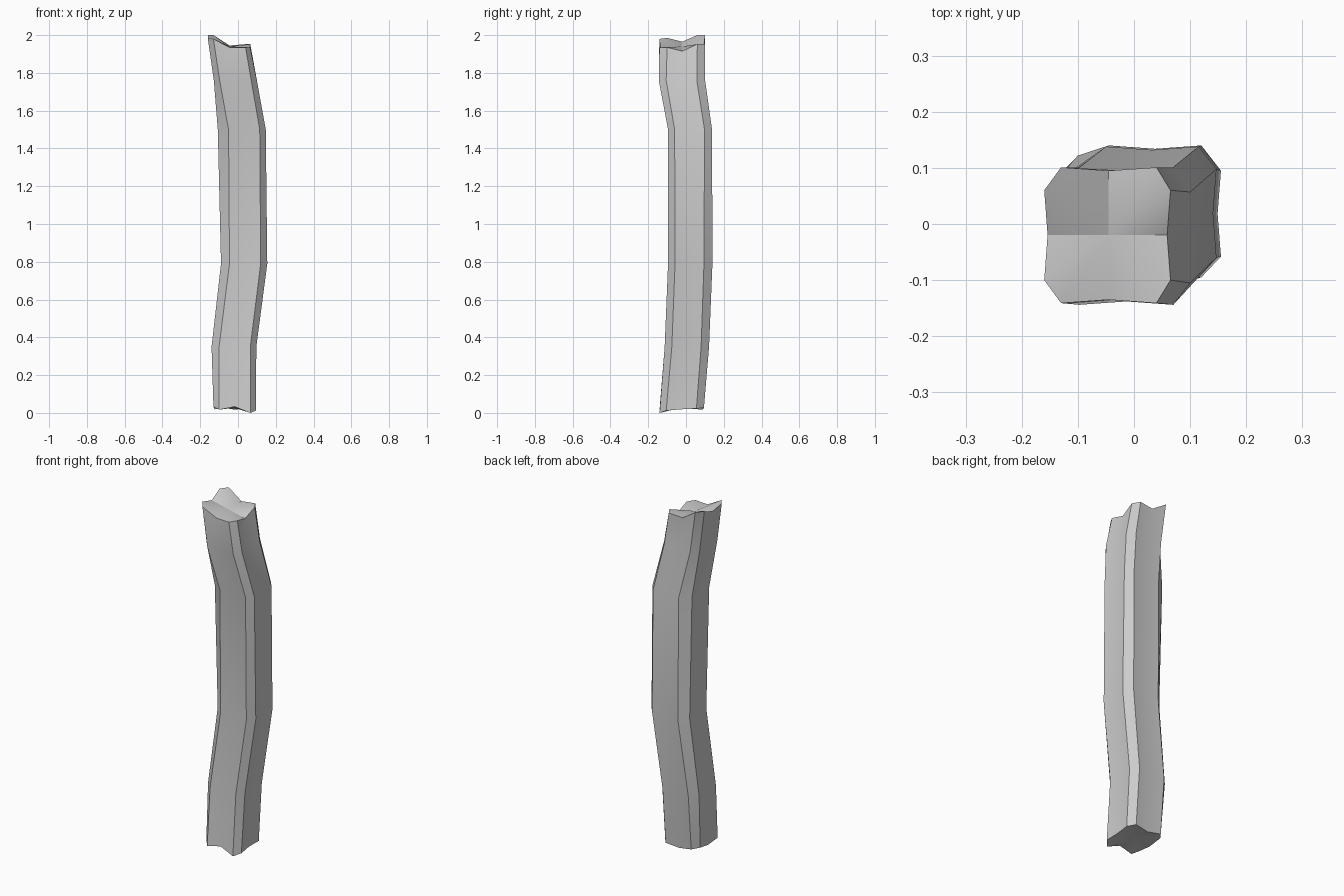
import bpy, bmesh

if "Cube" in bpy.data.objects:
    bpy.data.objects.remove(bpy.data.objects["Cube"])

# Levels: z, x of left side / left chamfer / right chamfer / right side,
#            y of front side / front chamfer / back chamfer / back side
levels = [
    (0.02, -0.13, -0.10, 0.065, 0.095, -0.14, -0.105, 0.055, 0.095),
    (0.35, -0.14, -0.10, 0.065, 0.097, -0.113, -0.075, 0.08, 0.122),
    (0.79, -0.09, -0.045, 0.12, 0.155, -0.095, -0.058, 0.095, 0.14),
    (1.50, -0.107, -0.05, 0.115, 0.147, -0.095, -0.06, 0.098, 0.138),
    (1.76, -0.128, -0.097, 0.07, 0.10, -0.144, -0.105, 0.057, 0.101),
    (1.96, -0.16, -0.13, 0.04, 0.065, -0.141, -0.10, 0.06, 0.101),
]
# Uneven end heights, anticlockwise from the left end of the front side
bottom_z = [0.02, 0.036, 0.003, 0.015, 0.022, 0.026, 0.03, 0.02, 0.035, 0.038, 0.022, 0.035]
top_z = [1.98, 1.935, 1.935, 1.935, 1.915, 1.952, 1.952, 1.945, 2.0, 2.0, 1.965, 1.985]
HOLLOW = 0.006


def section(x0, x1, x2, x3, y0, y1, y2, y3):
    """Chamfered square with slightly hollow sides."""
    xm, ym = (x1 + x2) / 2, (y1 + y2) / 2
    return [(x1, y0), (xm, y0 + HOLLOW), (x2, y0),
            (x3, y1), (x3 - HOLLOW, ym), (x3, y2),
            (x2, y3), (xm, y3 - HOLLOW), (x1, y3),
            (x0, y2), (x0 + HOLLOW, ym), (x0, y1)]


# Crooked timber post lofted through the levels
bm = bmesh.new()
rings = []
for i, (z, *dims) in enumerate(levels):
    heights = bottom_z if i == 0 else top_z if i == len(levels) - 1 else [z] * 12
    rings.append([bm.verts.new((x, y, h)) for (x, y), h in zip(section(*dims), heights)])
for a, b in zip(rings, rings[1:]):
    for k in range(12):
        n = (k + 1) % 12
        bm.faces.new((a[k], a[n], b[n], b[k]))

# Uneven sawn ends
for ring, centre in ((rings[0], (-0.018, -0.024, 0.03)), (rings[-1], (-0.045, -0.02, 1.94))):
    c = bm.verts.new(centre)
    for k in range(12):
        bm.faces.new((ring[k], ring[(k + 1) % 12], c))
bmesh.ops.recalc_face_normals(bm, faces=bm.faces)
lowest = min(v.co.z for v in bm.verts)
for v in bm.verts:
    if v.co.z < 0.1:
        v.co.z -= lowest

mesh = bpy.data.meshes.new("timber_post")
bm.to_mesh(mesh)
bm.free()
post = bpy.data.objects.new("timber_post", mesh)
bpy.context.collection.objects.link(post)
bpy.context.view_layer.objects.active = post
post.select_set(True)
bpy.ops.object.shade_smooth_by_angle(angle=0.5)
